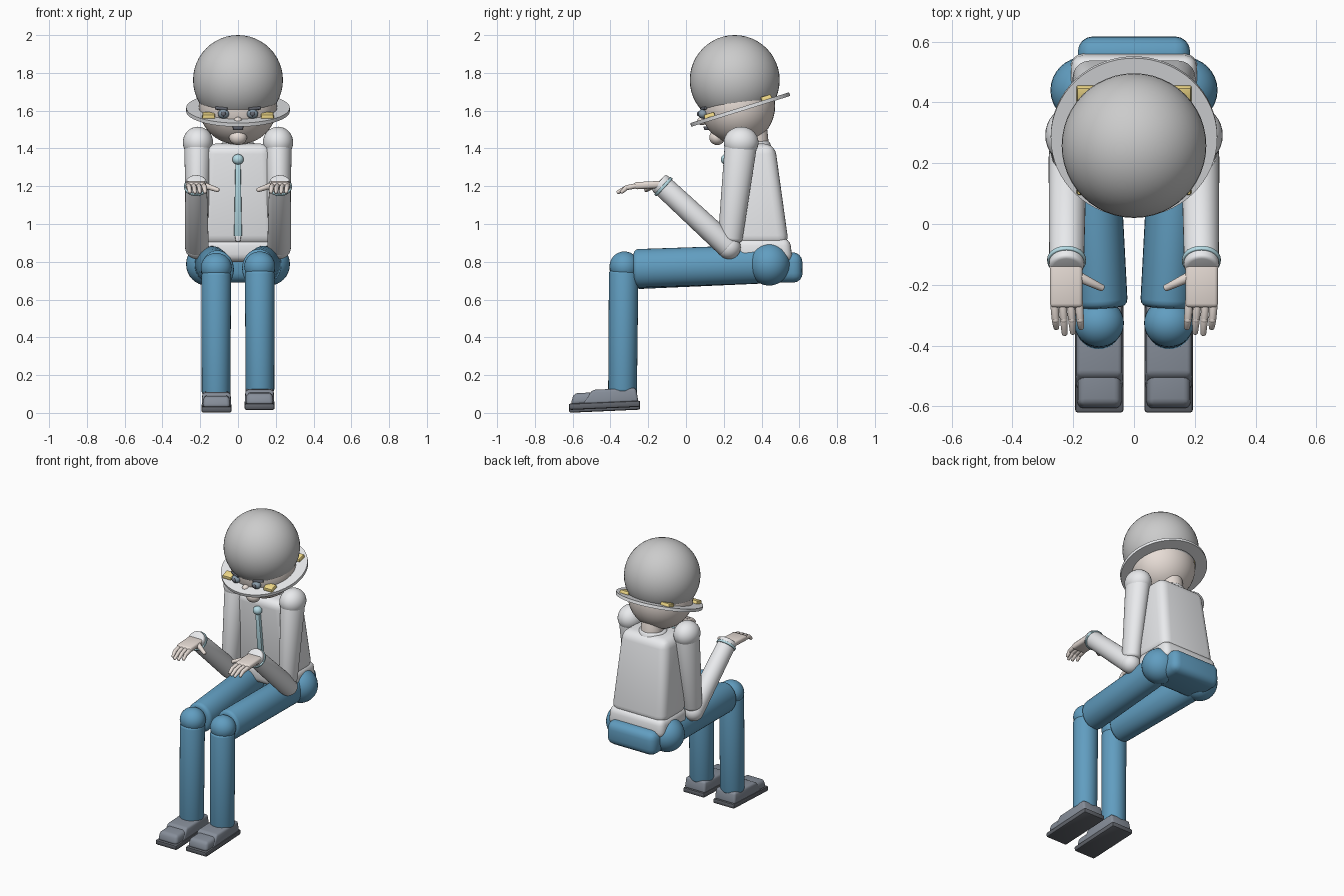
import bpy, bmesh, math
from mathutils import Vector, Matrix

if "Cube" in bpy.data.objects:
    bpy.data.objects.remove(bpy.data.objects["Cube"])

COLORS = {
    "skin": (0.80, 0.72, 0.67, 1), "shirt": (0.82, 0.83, 0.85, 1),
    "denim": (0.12, 0.34, 0.53, 1), "shoe": (0.24, 0.27, 0.32, 1),
    "sole": (0.12, 0.13, 0.15, 1), "trim": (0.47, 0.72, 0.79, 1),
    "yellow": (0.88, 0.70, 0.25, 1), "dark": (0.13, 0.14, 0.17, 1),
    "eye": (0.25, 0.33, 0.40, 1)}
MATS = {}


def finish(name, bm, color=None, angle=40):
    bmesh.ops.recalc_face_normals(bm, faces=bm.faces)
    me = bpy.data.meshes.new(name)
    bm.to_mesh(me)
    bm.free()
    ob = bpy.data.objects.new(name, me)
    bpy.context.collection.objects.link(ob)
    if color:
        if color not in MATS:
            MATS[color] = bpy.data.materials.new(color)
            MATS[color].diffuse_color = COLORS[color]
        me.materials.append(MATS[color])
    bpy.ops.object.select_all(action='DESELECT')
    ob.select_set(True)
    bpy.context.view_layer.objects.active = ob
    bpy.ops.object.shade_smooth_by_angle(angle=math.radians(angle))
    return ob


def ball(name, c, r, color=None, seg=32):
    r = (r, r, r) if isinstance(r, (int, float)) else r
    bm = bmesh.new()
    m = Matrix.Translation(c) @ Matrix.Diagonal((*r, 1))
    bmesh.ops.create_uvsphere(bm, u_segments=seg, v_segments=seg // 2, radius=1, matrix=m)
    return finish(name, bm, color)


def limb(name, a, b, r1, r2, color=None, round_=0.02, seg=32, wide=1.0):
    """Tapered round bar from a to b with softened rims; wide scales it along x."""
    a, b = Vector(a), Vector(b)
    d = b - a
    bm = bmesh.new()
    bmesh.ops.create_cone(bm, cap_ends=True, segments=seg, radius1=r1, radius2=r2, depth=d.length)
    rims = [e for e in bm.edges if abs(e.verts[0].co.z - e.verts[1].co.z) < 1e-5]
    bmesh.ops.bevel(bm, geom=rims, offset=round_, segments=3, profile=0.5, affect='EDGES')
    z = d.normalized()
    ref = Vector((1, 0, 0)) if abs(z.x) < 0.9 else Vector((0, 1, 0))
    y = z.cross(ref).normalized()
    rot = Matrix((y.cross(z), y, z)).transposed().to_4x4()
    bm.transform(Matrix.Translation((a + b) / 2) @ rot @ Matrix.Diagonal((wide, 1, 1, 1)))
    return finish(name, bm, color)


def block(name, low, high, color=None, bev=0.02, seg=3, matrix=None):
    """Rounded block between two rectangles, each (cx, cy, z, half_x, half_y)."""
    bm = bmesh.new()
    rings = []
    for cx, cy, z, hx, hy in (low, high):
        rings.append([bm.verts.new((cx + i * hx, cy + j * hy, z))
                      for i, j in ((-1, -1), (1, -1), (1, 1), (-1, 1))])
    lo, hi = rings
    bm.faces.new(lo[::-1])
    bm.faces.new(hi)
    for i in range(4):
        k = (i + 1) % 4
        bm.faces.new((lo[i], lo[k], hi[k], hi[i]))
    bmesh.ops.bevel(bm, geom=bm.edges[:], offset=bev, segments=seg, profile=0.5, affect='EDGES')
    if matrix:
        bm.transform(matrix)
    return finish(name, bm, color)


def ring(name, matrix, outer, inner, h, color=None, seg=64):
    """Flat ring with a rectangular section."""
    bm = bmesh.new()
    sec = [(inner, -h), (outer, -h), (outer, h), (inner, h)]
    vs = [bm.verts.new((r, 0, z)) for r, z in sec]
    es = [bm.edges.new((vs[i], vs[(i + 1) % 4])) for i in range(4)]
    bmesh.ops.spin(bm, geom=vs + es, cent=(0, 0, 0), axis=(0, 0, 1),
                   angle=2 * math.pi, steps=seg)
    bmesh.ops.remove_doubles(bm, verts=bm.verts, dist=1e-5)
    bm.transform(matrix)
    return finish(name, bm, color)


# Head, dome and neck
ball("dome", (0, 0.258, 1.762), 0.238, seg=48)
ball("head", (0, 0.275, 1.625), (0.208, 0.197, 0.205), "skin", seg=40)
ball("chin", (0, 0.165, 1.458), (0.047, 0.042, 0.04), "skin", seg=24)
limb("neck", (0, 0.375, 1.35), (0, 0.36, 1.50), 0.07, 0.07, "skin", 0.01)

# Tilted brim ring with four tabs
brim = Matrix.Translation((0, 0.287, 1.606)) @ Matrix.Rotation(math.radians(17.3), 4, 'X')
ring("brim", brim, 0.274, 0.2, 0.01, "shirt")
for sx in (-1, 1):
    for y in (-0.165, 0.15):
        block("brim_tab", (sx * 0.155, y, 0.005, 0.035, 0.03),
              (sx * 0.155, y, 0.03, 0.032, 0.027), "yellow", 0.005, 2, brim)

# Face
for s in (-1, 1):
    ball("eye", (s * 0.077, 0.09, 1.583), (0.03, 0.026, 0.025), "eye", seg=20)
    ball("pupil", (s * 0.077, 0.066, 1.583), (0.013, 0.008, 0.013), "dark", seg=16)
    limb("brow", (s * 0.055, 0.085, 1.609), (s * 0.12, 0.105, 1.614), 0.011, 0.008, "dark", 0.004, 12)
ball("nose", (0, 0.085, 1.545), (0.022, 0.026, 0.022), "skin", seg=20)
block("mouth", (0, 0.115, 1.497, 0.024, 0.018), (0, 0.11, 1.517, 0.03, 0.018), "dark", 0.005, 2)

# Torso, waist, pelvis
block("torso", (0, 0.405, 0.885, 0.205, 0.14), (0, 0.345, 1.425, 0.175, 0.125), "shirt", 0.055, 5)
block("shirt_hem", (0, 0.42, 0.80, 0.21, 0.145), (0, 0.41, 0.925, 0.205, 0.14), "shirt", 0.04, 4)
block("pelvis", (0, 0.49, 0.69, 0.185, 0.128), (0, 0.48, 0.85, 0.185, 0.135), "denim", 0.05, 4)
limb("collar", (0, 0.36, 1.37), (0, 0.355, 1.435), 0.105, 0.085, "shirt", 0.012)

# Tie
ball("tie_knot", (0, 0.212, 1.342), (0.03, 0.028, 0.028), "trim", seg=20)
block("tie", (0, 0.258, 0.935, 0.021, 0.012), (0, 0.217, 1.32, 0.014, 0.012), "trim", 0.005, 2)
block("tie_tip", (0, 0.261, 0.905, 0.011, 0.01), (0, 0.258, 0.942, 0.018, 0.011), "shirt", 0.004, 2)

for s in (-1, 1):
    # Arm
    shoulder = Vector((s * 0.212, 0.292, 1.432))
    elbow = Vector((s * 0.218, 0.228, 0.876))
    wrist = Vector((s * 0.222, -0.145, 1.222))
    ball("shoulder", shoulder, (0.08, 0.092, 0.083), "shirt")
    limb("upper_arm", shoulder, elbow + Vector((0, 0.004, 0.03)), 0.086, 0.064, "shirt", 0.02, wide=0.85)
    ball("elbow", elbow, 0.062, "shirt")
    along = (wrist - elbow).normalized()
    limb("forearm", elbow, wrist, 0.063, 0.057, "shirt", 0.012)
    cuff = wrist - along * 0.035
    limb("cuff_band", cuff - along * 0.008, cuff + along * 0.008, 0.064, 0.064, "trim", 0.004)

    # Hand, palm up, with fingers and thumb
    palm = Matrix.Translation((s * 0.223, -0.2, 1.207)) @ Matrix.Rotation(math.radians(3), 4, 'X')
    block("palm", (0, 0, -0.02, 0.052, 0.075), (0, 0, 0.018, 0.055, 0.075), "skin", 0.014, 3, palm)
    for i in range(4):
        x = 0.263 - i * 0.027
        tip_y = (-0.345, -0.366, -0.362, -0.345)[i]
        mid = (s * (x - 0.005), -0.315, 1.192)
        limb("finger", (s * x, -0.25, 1.205), mid, 0.014, 0.013, "skin", 0.004, 14)
        ball("knuckle", mid, 0.013, "skin", 14)
        limb("fingertip", mid, (s * (x - 0.008), tip_y, 1.165), 0.013, 0.009, "skin", 0.005, 14)
    limb("thumb", (s * 0.19, -0.17, 1.208), (s * 0.1, -0.213, 1.178), 0.018, 0.011, "skin", 0.006, 16)

    # Leg, one foot slightly lifted
    up = 0.015 if s > 0 else 0.0
    ball("hip", (s * 0.163, 0.44, 0.787), (0.112, 0.11, 0.113), "denim")
    limb("thigh", (s * 0.145, 0.43, 0.788), (s * 0.108, -0.275, 0.757 + up / 2),
         0.102, 0.102, "denim", 0.025, wide=0.86)
    ball("knee", (s * 0.115, -0.326, 0.768 + up / 2), (0.082, 0.079, 0.079), "denim")
    limb("shin", (s * 0.115, -0.33, 0.745 + up / 2), (s * 0.116, -0.336, 0.095 + up),
         0.078, 0.076, "denim", 0.015)

    # Shoe
    lift = Matrix.Translation((s * 0.114, -0.43, up)) @ Matrix.Rotation(math.radians(2.5), 4, 'X')
    block("sole", (0, 0, 0.009, 0.08, 0.188), (0, 0, 0.042, 0.08, 0.19), "sole", 0.01, 2, lift)
    block("shoe_toe", (0, -0.09, 0.035, 0.075, 0.09), (0, -0.075, 0.096, 0.068, 0.085), "shoe", 0.02, 3, lift)
    block("shoe_upper", (0, 0.03, 0.035, 0.078, 0.15), (0, 0.055, 0.11, 0.074, 0.115), "shoe", 0.014, 3, lift)

for m in bpy.data.materials:
    if m.users and not m.is_grease_pencil:
        m.use_nodes = True
        m.node_tree.nodes["Principled BSDF"].inputs["Base Color"].default_value = m.diffuse_color
